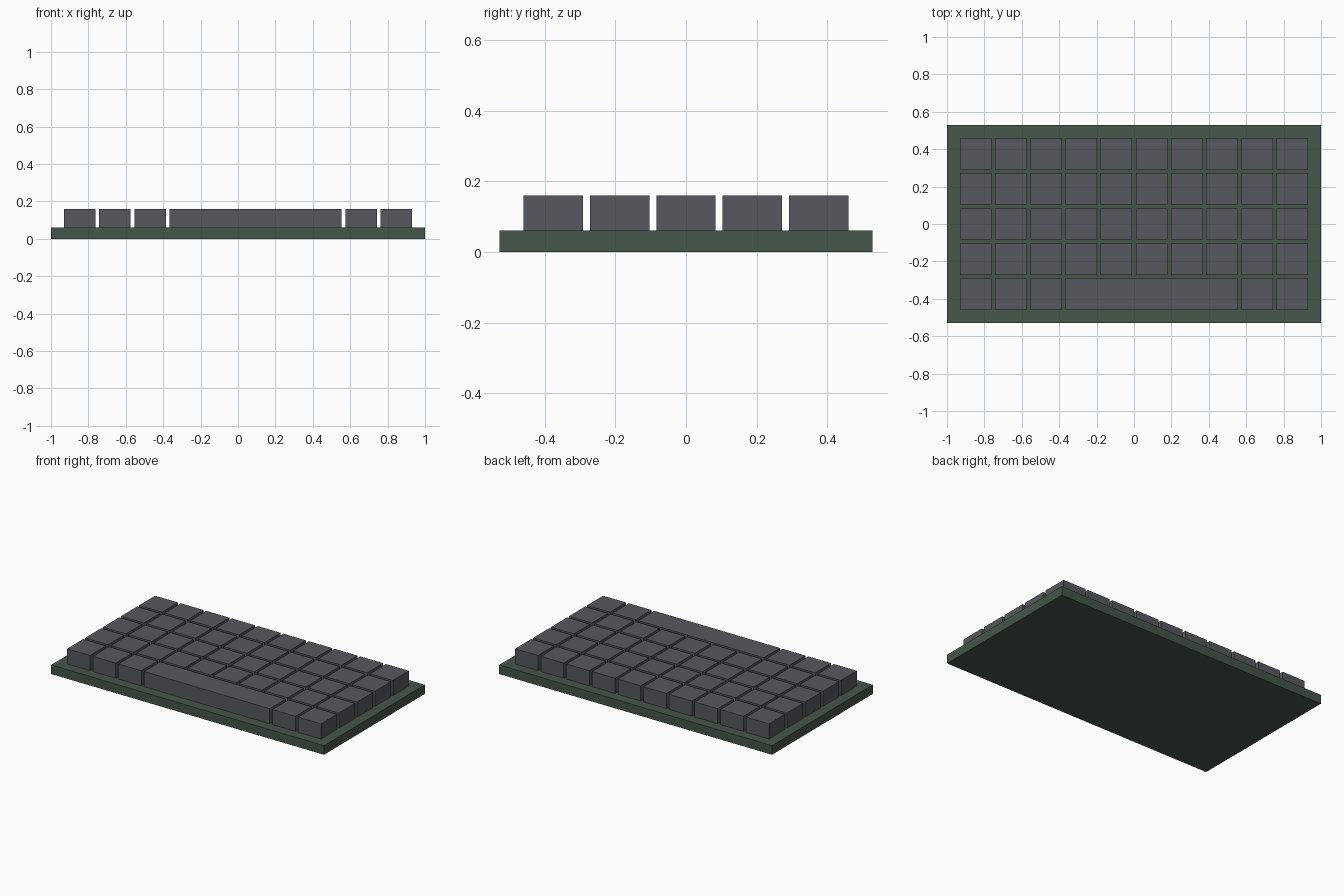
import bpy

if "Cube" in bpy.data.objects:
    bpy.data.objects.remove(bpy.data.objects["Cube"])

PITCH, KEY, GAP_TOP = 0.188, 0.168, 0.16
BASE_H = 0.06


def material(name, color):
    m = bpy.data.materials.new(name)
    m.diffuse_color = (*color, 1)
    m.use_nodes = True
    m.node_tree.nodes["Principled BSDF"].inputs["Base Color"].default_value = m.diffuse_color
    return m


def box(name, x0, x1, y0, y1, z0, z1, mat):
    bpy.ops.mesh.primitive_cube_add(
        size=1, location=((x0 + x1) / 2, (y0 + y1) / 2, (z0 + z1) / 2))
    ob = bpy.context.object
    ob.name = name
    ob.scale = (x1 - x0, y1 - y0, z1 - z0)
    bpy.ops.object.transform_apply(location=False, rotation=False, scale=True)
    ob.data.materials.append(mat)
    return ob


green = material("base_green", (0.058, 0.093, 0.065))
grey = material("key_grey", (0.092, 0.098, 0.112))

# Base plate
box("base_plate", -1, 1, -0.528, 0.528, 0, BASE_H, green)


# Key spanning columns c0..c1 in a row counted from the front
def key(name, row, c0, c1):
    left = (c0 - 4.5) * PITCH - KEY / 2
    right = (c1 - 4.5) * PITCH + KEY / 2
    y = (row - 2) * PITCH
    box(name, left, right, y - KEY / 2, y + KEY / 2, BASE_H, GAP_TOP, grey)


# Square keys, leaving room for the space bar in the front row
for row in range(5):
    for col in range(10):
        if row == 0 and 3 <= col <= 7:
            continue
        key(f"key_{row}_{col}", row, col, col)

# Space bar
key("space_bar", 0, 3, 7)
